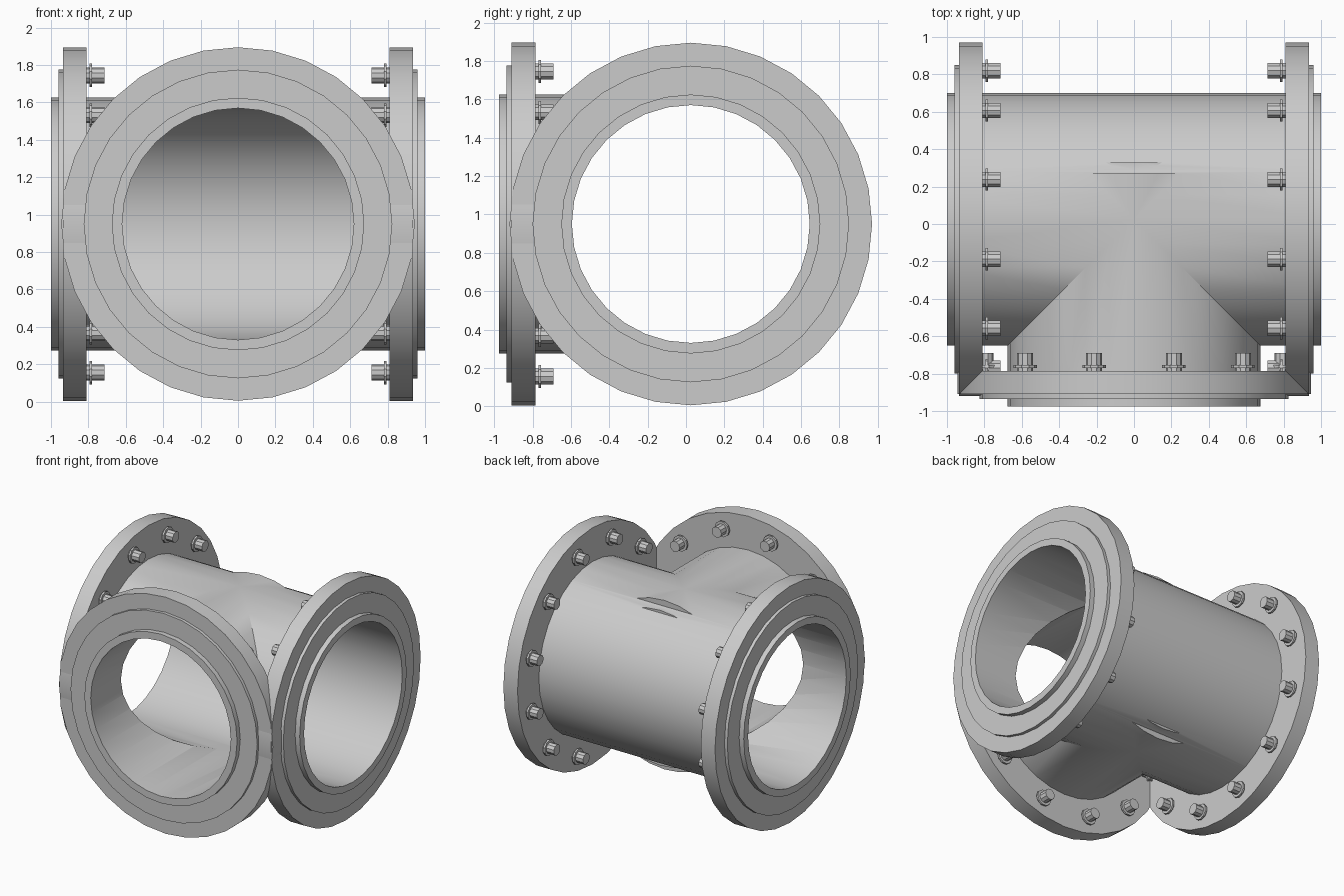
import bpy, bmesh
from math import cos, sin, pi, radians
from mathutils import Matrix, Vector

if "Cube" in bpy.data.objects:
    bpy.data.objects.remove(bpy.data.objects["Cube"])

OUTER, BORE = 0.675, 0.62
BOLT_CIRCLE, BOLTS = 0.823, 12
CENTRE = Matrix.Translation((0, 0.025, 0.95))

# Each outlet direction, as a turn of the local z axis
OUTLETS = {
    "left": CENTRE @ Matrix.Rotation(pi / 2, 4, "Y"),
    "right": CENTRE @ Matrix.Rotation(-pi / 2, 4, "Y"),
    "front": CENTRE @ Matrix.Rotation(pi / 2, 4, "X"),
}


def lathe(name, profile, matrix, sides=32, closed=False):
    """Spin (radius, height) points about z; solid ends or a closed ring."""
    bm = bmesh.new()
    rings = [[bm.verts.new((r * cos(2 * pi * i / sides), r * sin(2 * pi * i / sides), h))
              for i in range(sides)] for r, h in profile]
    pairs = list(zip(rings, rings[1:]))
    if closed:
        pairs.append((rings[-1], rings[0]))
    else:
        bm.faces.new(rings[0])
        bm.faces.new(rings[-1])
    for a, b in pairs:
        for i in range(sides):
            j = (i + 1) % sides
            bm.faces.new((a[i], a[j], b[j], b[i]))
    bmesh.ops.recalc_face_normals(bm, faces=bm.faces)
    mesh = bpy.data.meshes.new(name)
    bm.to_mesh(mesh)
    bm.free()
    obj = bpy.data.objects.new(name, mesh)
    obj.matrix_world = matrix
    bpy.context.collection.objects.link(obj)
    return obj


def cylinder(name, radius, start, end, matrix):
    return lathe(name, [(radius, start), (radius, end)], matrix)


def activate(obj):
    bpy.ops.object.select_all(action="DESELECT")
    obj.select_set(True)
    bpy.context.view_layer.objects.active = obj


def smooth(obj):
    activate(obj)
    bpy.ops.object.shade_smooth_by_angle(angle=radians(30))


def combine(target, other, operation):
    """Apply a boolean and discard the helper."""
    other.hide_render = True
    mod = target.modifiers.new(operation, "BOOLEAN")
    mod.operation, mod.object, mod.solver = operation, other, "EXACT"
    activate(target)
    bpy.ops.object.modifier_apply(modifier=mod.name)
    bpy.data.objects.remove(other)


# Tee body: straight run plus branch, whose rear ends break through slightly
along, branch = OUTLETS["left"], OUTLETS["front"]
body = cylinder("tee_body", OUTER, -1, 1, along)
combine(body, cylinder("branch_outer", OUTER, -0.245, 1, branch), "UNION")
combine(body, cylinder("branch_core", BORE, -0.305, 0.5, branch), "UNION")
combine(body, cylinder("run_bore", BORE, -1.1, 1.1, along), "DIFFERENCE")
combine(body, cylinder("branch_bore", BORE - 0.0005, 0, 1.1, branch), "DIFFERENCE")
smooth(body)

# Flanges with a raised sealing face, and their bolts
flange_profile = [(0.65, 0.81), (0.945, 0.81), (0.945, 0.935),
                  (0.825, 0.935), (0.825, 0.96), (0.65, 0.96)]
bolt_profile = [(0.043, 0.82), (0.043, 0.795), (0.063, 0.795),
                (0.063, 0.78), (0.043, 0.78), (0.043, 0.715)]
bolt_mesh = None
for side, matrix in OUTLETS.items():
    smooth(lathe(side + "_flange", flange_profile, matrix, closed=True))
    for k in range(BOLTS):
        angle = 2 * pi * (k + 0.5) / BOLTS
        spot = matrix @ Matrix.Translation(
            Vector((cos(angle), sin(angle), 0)) * BOLT_CIRCLE)
        name = f"{side}_bolt_{k + 1}"
        if bolt_mesh is None:
            bolt = lathe(name, bolt_profile, spot, sides=10)
            bolt_mesh = bolt.data
        else:
            bolt = bpy.data.objects.new(name, bolt_mesh)
            bolt.matrix_world = spot
            bpy.context.collection.objects.link(bolt)
